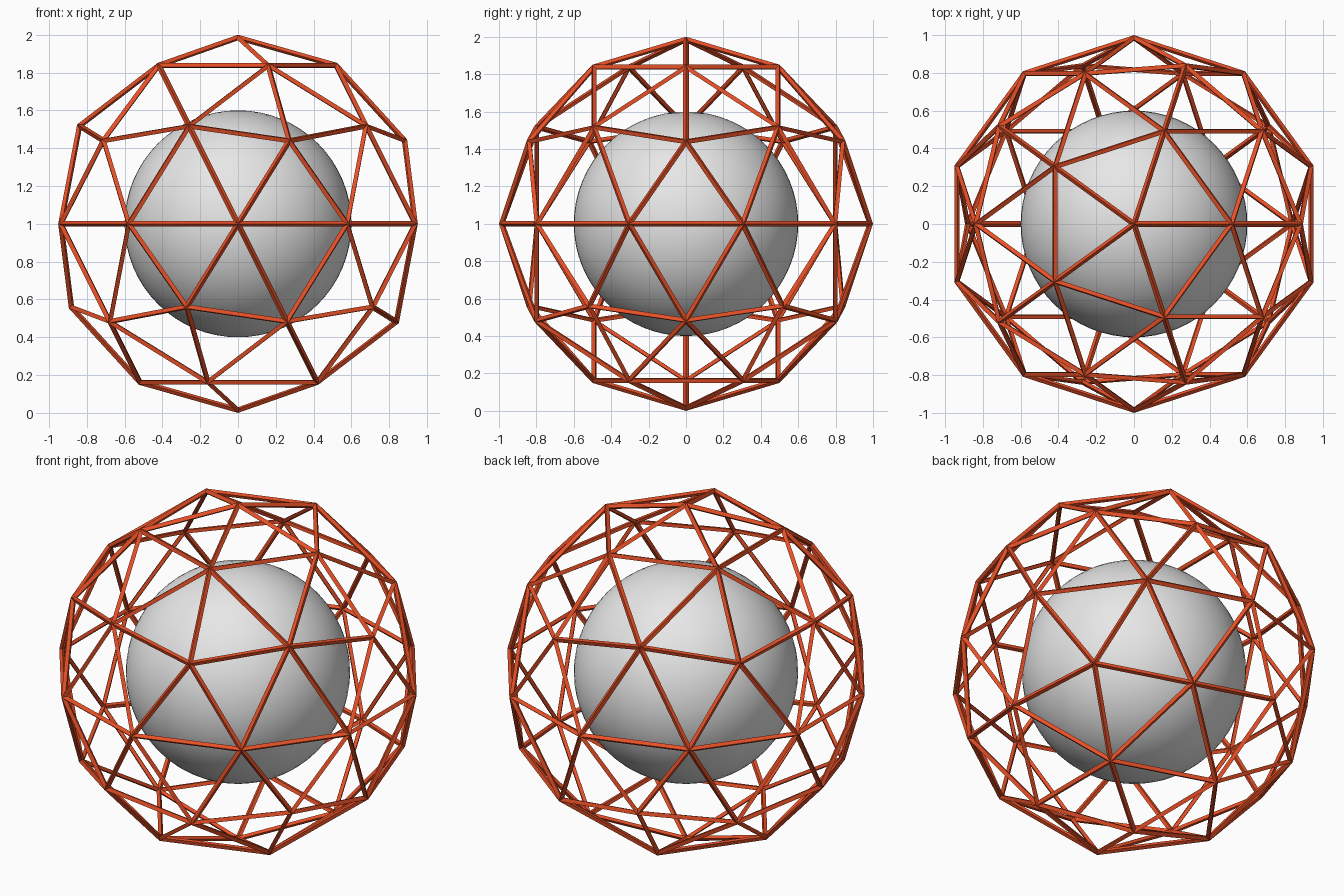
import bpy

# Remove the default cube only
cube = bpy.data.objects.get("Cube")
if cube:
    bpy.data.objects.remove(cube, do_unlink=True)

STRUT = 0.03               # strut thickness
CAGE_R = 1 - STRUT / 2     # strut centreline radius, so the outer tips reach 1
CORE_R = 0.6


def flat_material(name, rgb):
    mat = bpy.data.materials.new(name)
    mat.use_nodes = True
    colour = (*rgb, 1.0)
    mat.diffuse_color = colour
    mat.node_tree.nodes["Principled BSDF"].inputs["Base Color"].default_value = colour
    return mat


def finish(name, mat):
    obj = bpy.context.object
    obj.name = obj.data.name = name
    obj.data.materials.append(mat)
    return obj


# Smooth inner sphere
bpy.ops.mesh.primitive_uv_sphere_add(segments=64, ring_count=32, radius=CORE_R,
                                     location=(0, 0, 1))
finish("core_sphere", flat_material("light grey", (0.8, 0.8, 0.8)))
bpy.ops.object.shade_smooth()

# Geodesic cage of thin struts
bpy.ops.mesh.primitive_ico_sphere_add(subdivisions=2, radius=CAGE_R,
                                      location=(0, 0, 1))
cage = finish("geodesic_cage", flat_material("orange red", (0.8, 0.08, 0.02)))
wire = cage.modifiers.new("struts", 'WIREFRAME')
wire.thickness = STRUT
wire.offset = 0
wire.use_even_offset = True
wire.use_replace = True
